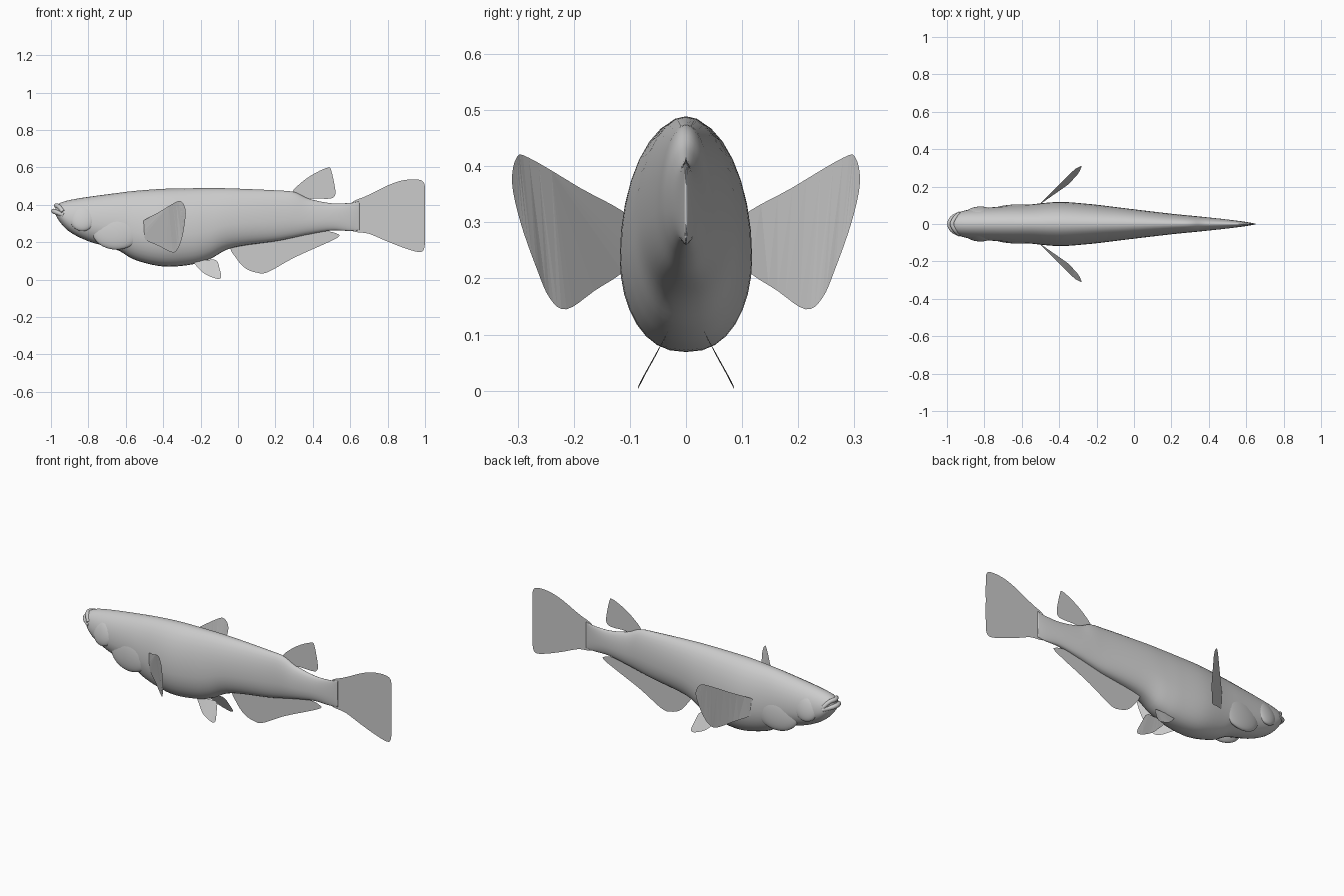
import bpy, bmesh, math
from mathutils import Vector

cube = bpy.data.objects.get("Cube")
if cube:
    bpy.data.objects.remove(cube)

grey = bpy.data.materials.new("plain grey")
grey.use_nodes = True
grey.diffuse_color = (0.6, 0.6, 0.6, 1)
grey.node_tree.nodes["Principled BSDF"].inputs["Base Color"].default_value = grey.diffuse_color


def finish(name, bm, smooth=True):
    mesh = bpy.data.meshes.new(name)
    bm.to_mesh(mesh)
    bm.free()
    mesh.materials.append(grey)
    for p in mesh.polygons:
        p.use_smooth = smooth
    obj = bpy.data.objects.new(name, mesh)
    bpy.context.collection.objects.link(obj)
    return obj


def spline(points, steps, closed=False):
    """Catmull-Rom curve through points of any dimension."""
    pts = [Vector(p) for p in points]
    n = len(pts)
    pick = (lambda i: pts[i % n]) if closed else (lambda i: pts[min(max(i, 0), n - 1)])
    out = []
    for i in range(n if closed else n - 1):
        a, b, c, d = (pick(i + k) for k in (-1, 0, 1, 2))
        for s in range(steps):
            t = s / steps
            out.append(b + (c - a) * (t / 2) + (a * 2 - b * 5 + c * 4 - d) * (t * t / 2)
                       + (b * 3 - a - c * 3 + d) * (t ** 3 / 2))
    return out if closed else out + [pts[-1]]


# Body: loft of egg-shaped rings (x, bottom, top, half width)
stations = [
    (-0.975, 0.345, 0.395, 0.025), (-0.95, 0.305, 0.41, 0.055), (-0.9, 0.255, 0.425, 0.073),
    (-0.8, 0.205, 0.442, 0.086), (-0.65, 0.16, 0.462, 0.097), (-0.55, 0.105, 0.474, 0.105),
    (-0.4, 0.07, 0.485, 0.118), (-0.25, 0.08, 0.488, 0.108), (-0.15, 0.11, 0.489, 0.097),
    (-0.03, 0.17, 0.487, 0.082), (0.2, 0.205, 0.477, 0.055), (0.3, 0.225, 0.468, 0.045),
    (0.38, 0.242, 0.432, 0.037), (0.5, 0.262, 0.408, 0.024), (0.6, 0.26, 0.41, 0.011),
    (0.65, 0.265, 0.418, 0.002)]
SEG = 32
bm = bmesh.new()
rings = []
for x, low, high, wide in spline(stations, 5):
    mid = low + (high - low) * 0.4
    ring = []
    for k in range(SEG):
        a = math.tau * k / SEG
        s, c = math.sin(a), math.cos(a)
        power = 1.0 if s > 0 else 0.85
        y = wide * math.copysign(abs(c) ** power, c)
        z = mid + s * ((high - mid) if s > 0 else (mid - low))
        ring.append(bm.verts.new((x, y, z)))
    rings.append(ring)
for r, q in zip(rings, rings[1:]):
    for k in range(SEG):
        bm.faces.new((r[k], r[k - 1], q[k - 1], q[k]))
bm.faces.new(rings[0])
bm.faces.new(rings[-1][::-1])
bmesh.ops.recalc_face_normals(bm, faces=bm.faces)
finish("body", bm)


# Eyes and gill covers: flattened spheres set into the sides
def bulge(name, centre, radii, tilt, turn):
    for side, label in ((1, "left"), (-1, "right")):
        bm = bmesh.new()
        bmesh.ops.create_uvsphere(bm, u_segments=32, v_segments=16, radius=1)
        obj = finish(f"{label}_{name}", bm)
        obj.location = (centre[0], centre[1] * side, centre[2])
        obj.scale = radii
        obj.rotation_euler = (tilt * side, 0, turn * side)


bulge("eye", (-0.83, 0.062, 0.33), (0.07, 0.026, 0.073), 0.25, 0.08)
bulge("gill_cover", (-0.65, 0.074, 0.26), (0.13, 0.029, 0.1), 0.08, 0.08)


# Lips: bent tubes around the snout
def lip(name, corner, front, radius):
    curve = bpy.data.curves.new(name, "CURVE")
    curve.dimensions = "3D"
    curve.bevel_depth = radius
    curve.use_fill_caps = True
    path = [(corner[0], -0.055, corner[1]), (front[0] + 0.015, -0.032, front[1] - 0.006),
            (front[0], 0, front[1]),
            (front[0] + 0.015, 0.032, front[1] - 0.006), (corner[0], 0.055, corner[1])]
    points = spline(path, 5)
    sp = curve.splines.new("POLY")
    sp.points.add(len(points) - 1)
    for p, co in zip(sp.points, points):
        p.co = (*co, 1)
    sp.use_smooth = True
    curve.materials.append(grey)
    bpy.context.collection.objects.link(bpy.data.objects.new(name, curve))


lip("upper_lip", (-0.935, 0.362), (-0.972, 0.395), 0.012)
lip("lower_lip", (-0.93, 0.345), (-0.986, 0.366), 0.013)


# Fins: thin sheets with rounded outlines
def fin(name, outline, mirror=False):
    for side, label in (((1, "left_"), (-1, "right_")) if mirror else ((1, ""),)):
        bm = bmesh.new()
        verts = [bm.verts.new((p.x, p.y * side, p.z)) for p in spline(outline, 4, True)]
        face = bm.faces.new(verts)
        bmesh.ops.triangulate(bm, faces=[face])
        finish(label + name, bm, False)


def flat(points):
    return [(x, 0, z) for x, z in points]


fin("tail_fin", flat([
    (0.6, 0.4), (0.7, 0.452), (0.8, 0.503), (0.88, 0.53), (0.96, 0.535), (0.995, 0.515),
    (1, 0.45), (1, 0.34), (1, 0.23), (0.995, 0.165), (0.97, 0.147), (0.9, 0.165),
    (0.8, 0.203), (0.7, 0.245), (0.6, 0.27)]))
fin("dorsal_fin", flat([
    (0.29, 0.465), (0.35, 0.528), (0.42, 0.573), (0.48, 0.598), (0.498, 0.585),
    (0.52, 0.48), (0.513, 0.442), (0.48, 0.432), (0.41, 0.434), (0.34, 0.43)]))
fin("anal_fin", flat([
    (-0.035, 0.18), (-0.01, 0.115), (0.04, 0.06), (0.1, 0.037), (0.16, 0.04), (0.3, 0.117),
    (0.48, 0.198), (0.54, 0.23), (0.53, 0.245), (0.47, 0.258), (0.3, 0.26), (0.1, 0.23)]))
fin("pectoral_fin", [
    (-0.52, 0.09, 0.3), (-0.42, 0.19, 0.362), (-0.33, 0.28, 0.415), (-0.3, 0.302, 0.415),
    (-0.28, 0.31, 0.37), (-0.285, 0.295, 0.3), (-0.3, 0.267, 0.22), (-0.322, 0.243, 0.165),
    (-0.35, 0.213, 0.145), (-0.42, 0.163, 0.178), (-0.51, 0.1, 0.225)], True)
fin("pelvic_fin", [
    (-0.24, 0.033, 0.103), (-0.17, 0.033, 0.105), (-0.115, 0.034, 0.102), (-0.098, 0.06, 0.055),
    (-0.09, 0.082, 0.015), (-0.11, 0.085, 0.004), (-0.17, 0.074, 0.026), (-0.21, 0.055, 0.06)], True)
